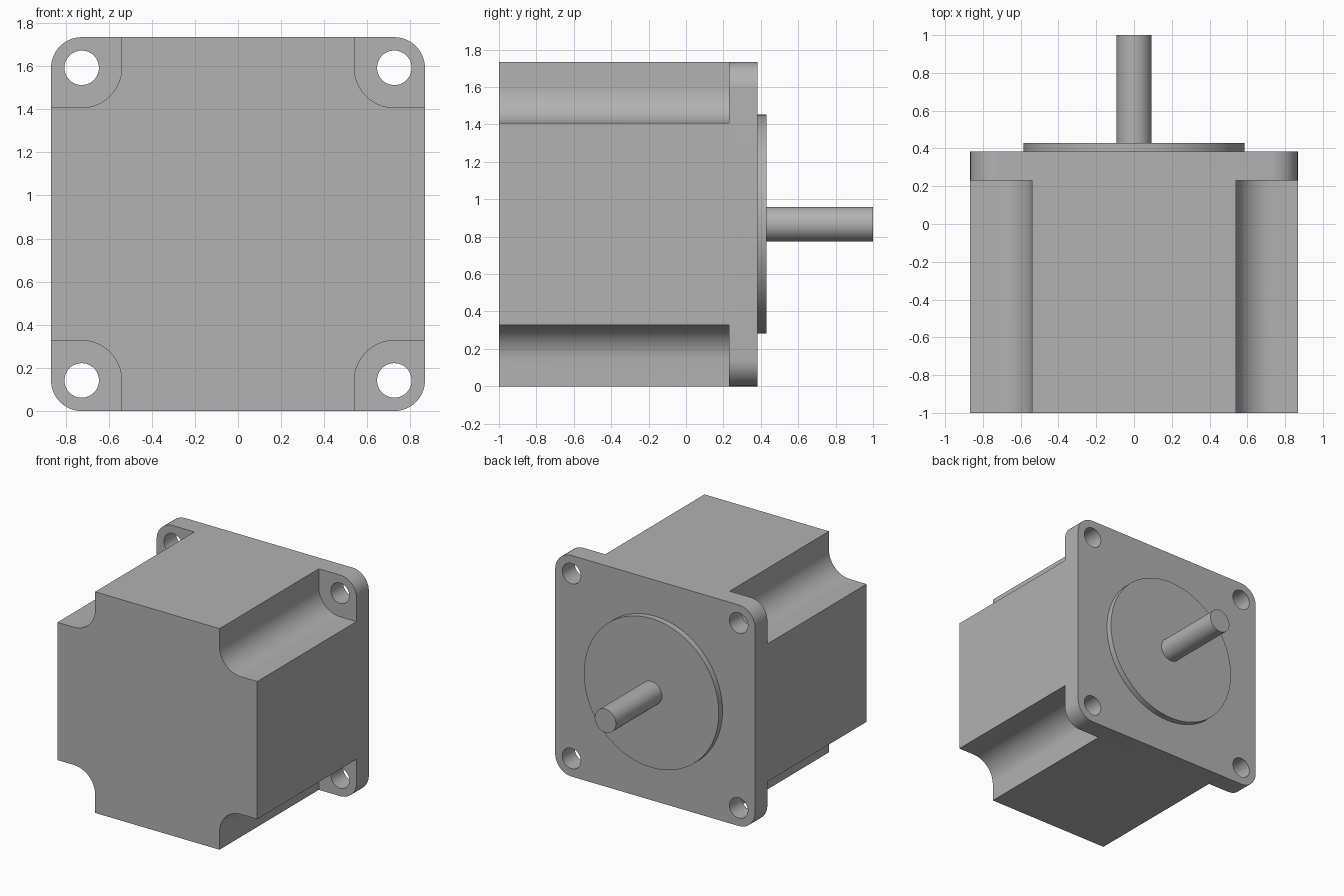
import bpy, bmesh
from math import cos, sin, pi, radians

old = bpy.data.objects.get("Cube")
if old:
    bpy.data.objects.remove(old, do_unlink=True)

HALF = 0.867          # half width of the square housing, also its axis height
HOLE = 0.725          # offset of the mounting holes from the axis
BACK, STEP, FACE, PILOT, TIP = -1.0, 0.23, 0.383, 0.43, 1.0

metal = bpy.data.materials.new("grey_metal")
metal.use_nodes = True
grey = (0.445, 0.445, 0.445, 1)
metal.diffuse_color = grey
metal.node_tree.nodes["Principled BSDF"].inputs["Base Color"].default_value = grey


def circle(cx, cz, r, n=48):
    return [(cx + r * cos(2 * pi * i / n), cz + r * sin(2 * pi * i / n)) for i in range(n)]


def rounded_square(cx, cz, half, r, steps=16):
    pts = []
    for k, (sx, sz) in enumerate([(1, 1), (-1, 1), (-1, -1), (1, -1)]):
        for i in range(steps + 1):
            a = pi / 2 * (k + i / steps)
            pts.append((cx + sx * (half - r) + r * cos(a), cz + sz * (half - r) + r * sin(a)))
    return pts


def prism(name, loops, y0, y1):
    """Extrude an outline, with optional holes, along y."""
    bm = bmesh.new()
    edges = []
    for loop in loops:
        vs = [bm.verts.new((x, y0, z + HALF)) for x, z in loop]
        edges += [bm.edges.new((v, vs[i - 1])) for i, v in enumerate(vs)]
    if len(loops) == 1:
        bm.faces.new(vs)
    else:
        bmesh.ops.triangle_fill(bm, edges=edges, use_beauty=True, normal=(0, -1, 0))
    ext = bmesh.ops.extrude_face_region(bm, geom=bm.faces[:], use_keep_orig=True)
    moved = [g for g in ext["geom"] if isinstance(g, bmesh.types.BMVert)]
    bmesh.ops.translate(bm, verts=moved, vec=(0, y1 - y0, 0))
    bmesh.ops.recalc_face_normals(bm, faces=bm.faces[:])
    me = bpy.data.meshes.new(name)
    bm.to_mesh(me)
    bm.free()
    me.materials.append(metal)
    ob = bpy.data.objects.new(name, me)
    bpy.context.collection.objects.link(ob)
    return ob


def activate(ob):
    bpy.ops.object.select_all(action="DESELECT")
    ob.select_set(True)
    bpy.context.view_layer.objects.active = ob


# Housing block with rounded edges and four through holes
corners = [(sx, sz) for sx in (-1, 1) for sz in (-1, 1)]
outline = rounded_square(0, 0, HALF, HALF - HOLE)
holes = [circle(sx * HOLE, sz * HOLE, 0.08) for sx, sz in corners]
housing = prism("housing", [outline] + holes, BACK, FACE)

# Corner channels behind the flange, giving access to the holes
for sx, sz in corners:
    cutter = prism("channel_cutter",
                   [rounded_square(sx * 0.94, sz * 0.94, 0.4, 0.185)], BACK - 0.2, STEP)
    cutter.hide_render = True
    mod = housing.modifiers.new("channel", "BOOLEAN")
    mod.operation, mod.solver, mod.object = "DIFFERENCE", "EXACT", cutter
    activate(housing)
    bpy.ops.object.modifier_apply(modifier=mod.name)
    bpy.data.objects.remove(cutter, do_unlink=True)

# Raised pilot disc and output shaft
pilot = prism("pilot_disc", [circle(0, 0, 0.585, 96)], FACE, PILOT)
shaft = prism("output_shaft", [circle(0, 0, 0.092)], PILOT, TIP)

for ob in (housing, pilot, shaft):
    activate(ob)
    bpy.ops.object.shade_smooth_by_angle(angle=radians(30))
